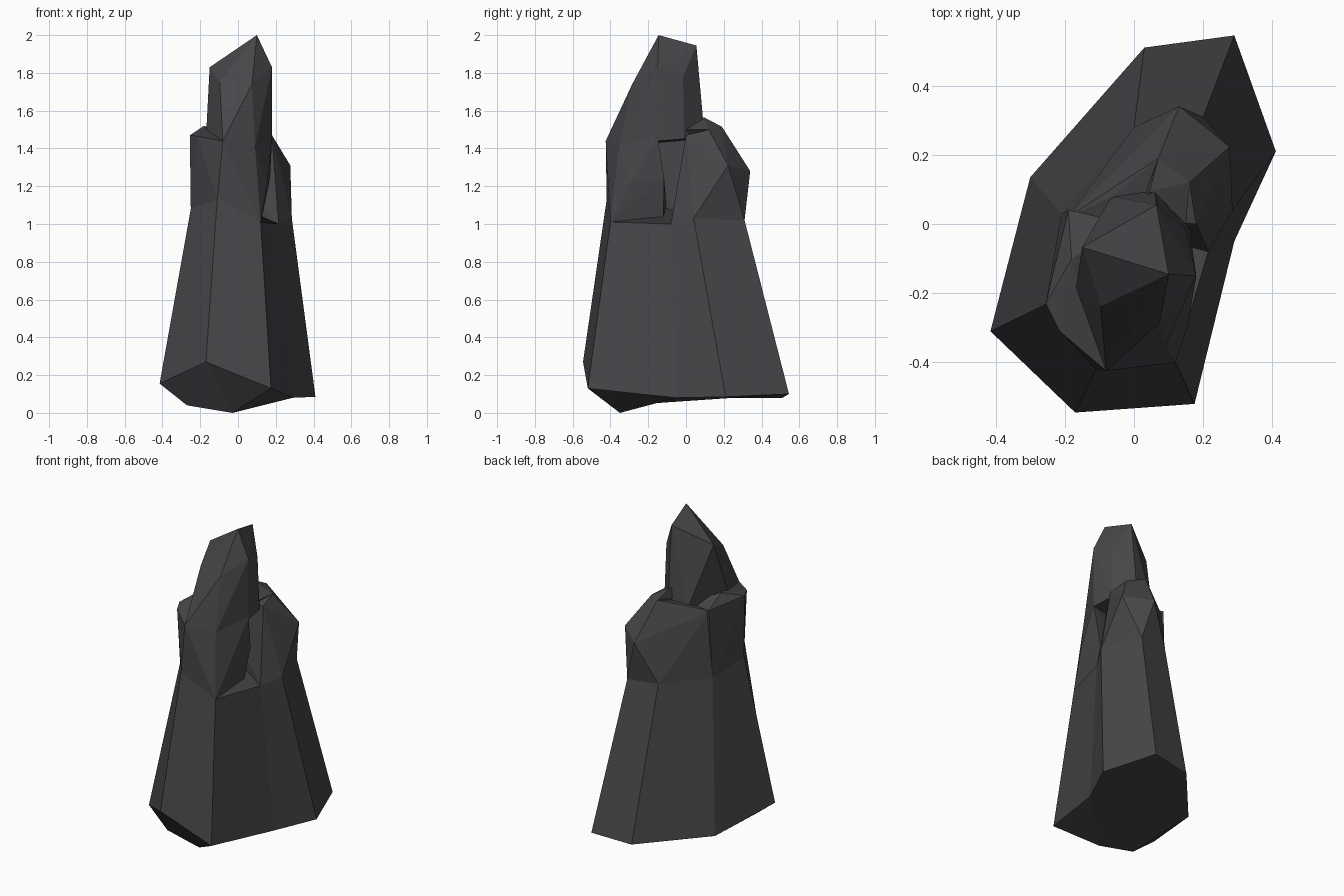
import bpy
import bmesh

default_cube = bpy.data.objects.get("Cube")
if default_cube:
    bpy.data.objects.remove(default_cube, do_unlink=True)

# Single dark stone material
stone = bpy.data.materials.new("dark_stone")
stone.use_nodes = True
colour = (0.062, 0.061, 0.067, 1.0)
stone.diffuse_color = colour
shader = stone.node_tree.nodes["Principled BSDF"]
shader.inputs["Base Color"].default_value = colour
shader.inputs["Roughness"].default_value = 0.9


def finish(name, mesh_builder):
    """Turn a bmesh into a flat-shaded stone object."""
    bmesh.ops.recalc_face_normals(mesh_builder, faces=mesh_builder.faces[:])
    mesh = bpy.data.meshes.new(name)
    mesh_builder.to_mesh(mesh)
    mesh_builder.free()
    mesh.materials.append(stone)
    rock = bpy.data.objects.new(name, mesh)
    bpy.context.collection.objects.link(rock)
    return rock


def hull_rock(name, corners):
    """Wrap the corner points of one boulder in a faceted convex shell."""
    builder = bmesh.new()
    for corner in corners:
        builder.verts.new(corner)
    result = bmesh.ops.convex_hull(builder, input=builder.verts[:])
    unused = {item for key in ("geom_interior", "geom_unused")
              for item in result[key] if isinstance(item, bmesh.types.BMVert)}
    bmesh.ops.delete(builder, geom=list(unused), context="VERTS")
    return finish(name, builder)


def pillar_rock(name, foot, waist, underside):
    """Join the foot ring to the waist ring and close both ends."""
    builder = bmesh.new()
    low = [builder.verts.new(point) for point in foot]
    high = [builder.verts.new(point) for point in waist]
    count = len(low)
    for i in range(count):
        j = (i + 1) % count
        builder.faces.new((low[i], low[j], high[j], high[i]))
    builder.faces.new(high)
    # Underside: flat rear slab and a sloping front chin
    keel, heel = [builder.verts.new(point) for point in underside]
    back, back_left, side, flank, front_left, front, corner, rear_right = low
    builder.faces.new((back, back_left, side, flank, keel, heel, rear_right))
    builder.faces.new((flank, front_left, keel))
    builder.faces.new((front_left, front, keel))
    builder.faces.new((front, corner, heel, keel))
    builder.faces.new((corner, rear_right, heel))
    return finish(name, builder)


# Corners shared by the pillar and the boulders resting on it
w_back = (0.0, 0.28, 1.03)
w_back_left = (0.20, 0.31, 1.02)
w_side = (0.285, 0.04, 1.03)
w_flank = (0.215, -0.08, 1.0)
w_front_left = (0.12, -0.40, 1.01)
w_front = (-0.11, -0.42, 1.13)
w_corner = (-0.25, -0.23, 1.08)
w_rear_right = (-0.21, 0.03, 1.03)
brow = (-0.08, -0.425, 1.44)

# Tapering lower pillar
pillar_rock(
    "lower_pillar",
    [(0.03, 0.51, 0.08), (0.29, 0.545, 0.10), (0.41, 0.21, 0.085),
     (0.29, -0.05, 0.08), (0.175, -0.52, 0.13), (-0.17, -0.545, 0.27),
     (-0.415, -0.31, 0.155), (-0.30, 0.135, 0.08)],
    [w_back, w_back_left, w_side, w_flank,
     w_front_left, w_front, w_corner, w_rear_right],
    [(-0.03, -0.35, 0.0), (-0.27, -0.33, 0.04)])

# Rear shoulder stepping down behind the spire
hull_rock("rear_shoulder", [
    w_back, w_back_left, w_side, w_flank, w_rear_right,
    (0.13, 0.34, 1.28), (0.277, 0.223, 1.31), (0.07, 0.19, 1.515),
    (0.16, 0.12, 1.50), (0.18, 0.0, 1.47), (-0.19, 0.02, 1.45),
    (-0.06, 0.08, 1.48)])

# Small knob on top of the rear shoulder
hull_rock("shoulder_knob", [
    (0.07, 0.19, 1.515), (0.16, 0.12, 1.50), (0.045, 0.095, 1.565),
    (0.15, 0.0, 1.50), (0.0, 0.0, 1.50), (0.05, 0.05, 1.40)])

# Right shoulder ledge beside the spire
hull_rock("right_shoulder", [
    w_front, w_corner, w_rear_right, brow,
    (-0.255, -0.23, 1.47), (-0.215, -0.31, 1.465), (-0.19, 0.04, 1.46),
    (-0.18, -0.10, 1.52), (0.0, 0.0, 1.45), (0.0, 0.0, 1.05)])

# Leading buttress under the spire
hull_rock("front_buttress", [
    w_front, w_front_left, brow, (0.155, -0.296, 1.22),
    (0.09, -0.355, 1.41), (0.18, -0.15, 1.46), (0.17, -0.116, 1.245),
    (0.12, -0.12, 1.0), (-0.11, -0.10, 1.05), (-0.16, -0.20, 1.45)])

# Leaning spire
hull_rock("spire", [
    (0.10, -0.145, 2.0), (0.065, 0.055, 1.945), (-0.15, -0.067, 1.83),
    (0.18, -0.15, 1.83), (0.15, -0.016, 1.78), (-0.097, -0.238, 1.75),
    (0.074, -0.285, 1.74), brow, (0.09, -0.355, 1.41),
    (-0.17, -0.20, 1.45), (-0.065, 0.08, 1.45), (0.06, 0.095, 1.50),
    (0.16, -0.01, 1.45), (0.18, -0.15, 1.44)])
